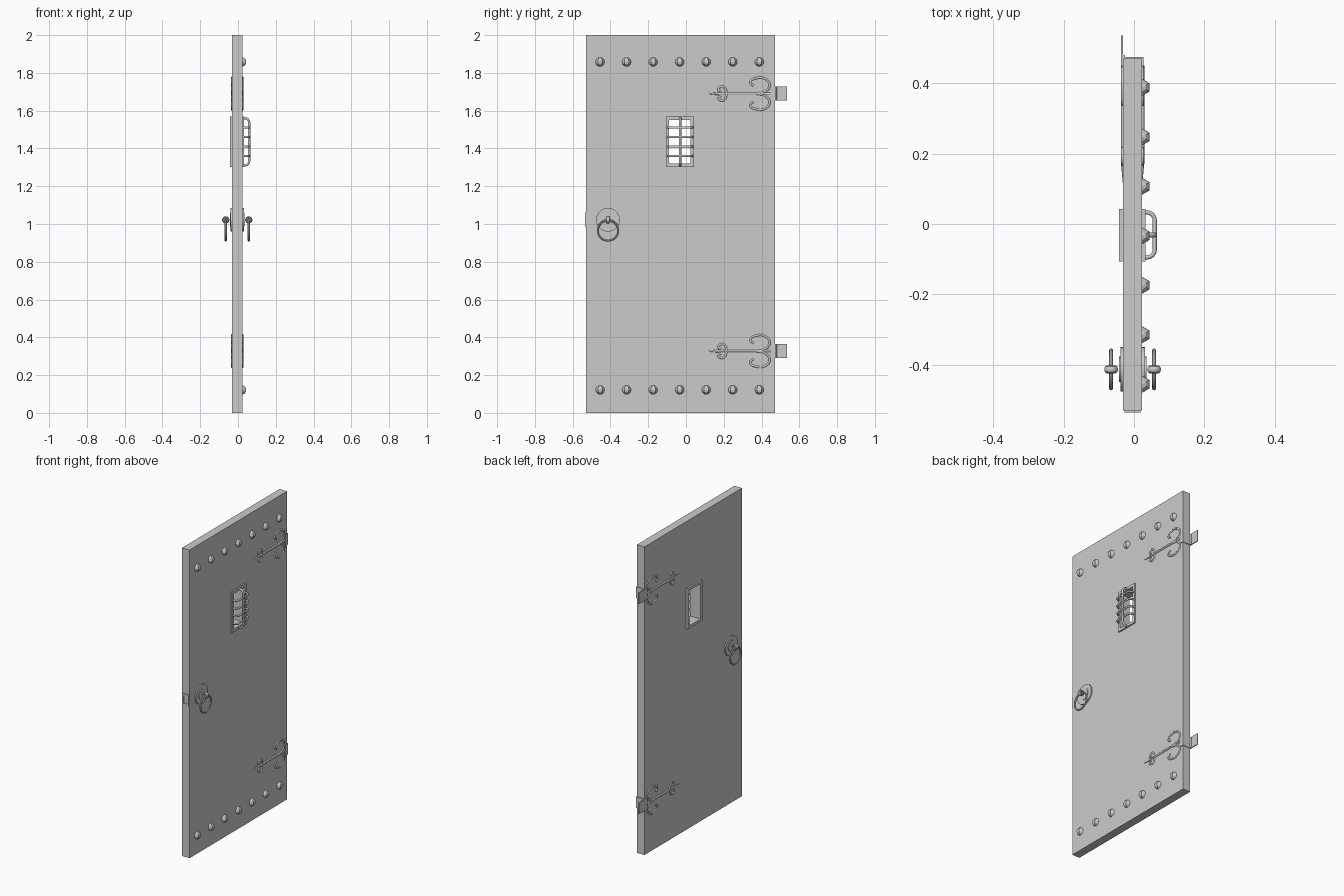
import bpy, math

if "Cube" in bpy.data.objects:
    bpy.data.objects.remove(bpy.data.objects["Cube"])

XB, XF = -0.031, 0.023      # door back and front faces
Y0, Y1 = -0.53, 0.47        # latch edge and hinge edge


def box(name, x0, x1, y0, y1, z0, z1):
    bpy.ops.mesh.primitive_cube_add(size=1, location=((x0+x1)/2, (y0+y1)/2, (z0+z1)/2))
    o = bpy.context.object
    o.name = name
    o.scale = (x1-x0, y1-y0, z1-z0)
    bpy.ops.object.transform_apply(location=False, rotation=False, scale=True)
    return o


def cut(target, cutter):
    m = target.modifiers.new("opening", 'BOOLEAN')
    m.operation = 'DIFFERENCE'
    m.solver = 'EXACT'
    m.object = cutter
    bpy.context.view_layer.objects.active = target
    bpy.ops.object.modifier_apply(modifier=m.name)
    bpy.data.objects.remove(cutter)


def rod(name, paths, r, res=1, smooth=True, cyclic=False):
    cu = bpy.data.curves.new(name, 'CURVE')
    cu.dimensions = '3D'
    cu.bevel_depth = r
    cu.bevel_resolution = res
    cu.use_fill_caps = True
    cu.resolution_u = 4
    for pts in paths:
        if smooth:
            s = cu.splines.new('BEZIER')
            s.bezier_points.add(len(pts)-1)
            for b, p in zip(s.bezier_points, pts):
                b.co = p
                b.handle_left_type = b.handle_right_type = 'AUTO'
        else:
            s = cu.splines.new('POLY')
            s.points.add(len(pts)-1)
            for b, p in zip(s.points, pts):
                b.co = (*p, 1)
        s.use_cyclic_u = cyclic
    o = bpy.data.objects.new(name, cu)
    bpy.context.collection.objects.link(o)
    return o


# Door slab with window opening
door = box("door_slab", XB, XF, Y0, Y1, 0, 2)
cut(door, box("cutter", -0.2, 0.2, -0.1, 0.035, 1.31, 1.56))

# Window frame running through the slab
frame = box("window_frame", -0.042, 0.032, -0.107, 0.042, 1.303, 1.568)
cut(frame, box("cutter", -0.2, 0.2, -0.089, 0.024, 1.321, 1.55))


# Bowed grille bars: profile runs out, along and back with rounded corners
def bow(a, b):
    c, n = 0.022, 4
    pts = [(0.02, a)]
    for i in range(n+1):
        t = math.pi/2*i/n
        pts.append((0.059-c+c*math.sin(t), a+c-c*math.cos(t)))
    for i in range(n+1):
        t = math.pi/2*i/n
        pts.append((0.059-c+c*math.cos(t), b-c+c*math.sin(t)))
    return pts + [(0.02, b)]


rod("grille_horizontal_bars",
    [[(x, y, z) for x, y in bow(-0.095, 0.033)] for z in (1.36, 1.41, 1.46, 1.51)],
    0.006, 1, False)
rod("grille_vertical_bar", [[(x, -0.031, z) for x, z in bow(1.311, 1.56)]], 0.007, 1, False)

# Rows of low-poly studs
for z in (0.122, 1.858):
    for i in range(7):
        bpy.ops.mesh.primitive_uv_sphere_add(segments=6, ring_count=6, radius=0.024,
                                             location=(XF, -0.455+0.1405*i, z))
        bpy.context.object.name = "stud"

# Ring handles on both faces
HY, HZ = -0.413, 1.022
for face, s in ((XF, 1), (XB, -1)):
    for name, r, d in (("handle_plate", 0.063, 0.008), ("handle_boss", 0.036, 0.012)):
        bpy.ops.mesh.primitive_cylinder_add(vertices=32, radius=r, depth=2*d,
                                            location=(face, HY, HZ), rotation=(0, math.pi/2, 0))
        bpy.context.object.name = name
        bpy.ops.object.shade_smooth_by_angle()
    bpy.ops.mesh.primitive_torus_add(major_radius=0.0125, minor_radius=0.007, major_segments=16,
                                     minor_segments=8, location=(face+s*0.034, HY, HZ),
                                     rotation=(math.pi/2, 0, 0))
    bpy.context.object.name = "handle_eyelet"
    bpy.context.object.scale = (1, 1, 1.6)
    bpy.ops.object.shade_smooth_by_angle()
    bpy.ops.mesh.primitive_torus_add(major_radius=0.054, minor_radius=0.0055, major_segments=32,
                                     minor_segments=8, location=(face+s*0.034, HY, 0.966),
                                     rotation=(0, math.pi/2, 0))
    bpy.context.object.name = "handle_ring"
    bpy.ops.object.shade_smooth_by_angle()

# Latch plate on the free edge, with recess
latch = box("latch_plate", -0.027, 0.019, Y0-0.006, Y0+0.02, 0.985, 1.06)
cut(latch, box("cutter", -0.017, 0.009, Y0-0.02, Y0+0.002, 0.998, 1.047))

# Hinges: leaf, knuckle, edge wrap and scrolled straps on both faces
arm = [(0.37, 0), (0.42, 0.012), (0.443, 0.045), (0.42, 0.078),
       (0.375, 0.083), (0.34, 0.06), (0.357, 0.042)]
petal = [(0.215, 0), (0.207, 0.028), (0.187, 0.037), (0.172, 0.022), (0.185, 0.012)]
for hz in (0.327, 1.69):
    box("hinge_leaf", -0.037, -0.031, 0.474, 0.535, hz-0.036, hz+0.037)
    box("hinge_edge_wrap", -0.037, 0.027, 0.447, 0.474, hz-0.036, hz+0.037)
    bpy.ops.mesh.primitive_cylinder_add(vertices=12, radius=0.006, depth=0.07,
                                        location=(-0.031, 0.475, hz))
    bpy.context.object.name = "hinge_knuckle"
    for x in (XF, XB):
        rod("hinge_scrolls", [[(x, y, hz+m*z) for y, z in p]
                              for p in (arm, petal) for m in (1, -1)], 0.006)
        rod("hinge_strap", [[(x, 0.45, hz), (x, 0.17, hz)]], 0.0065, 1, False)
        bpy.ops.mesh.primitive_cone_add(vertices=8, radius1=0.009, radius2=0.001, depth=0.06,
                                        location=(x, 0.145, hz), rotation=(math.pi/2, 0, 0))
        bpy.context.object.name = "hinge_tip"
        bpy.context.object.scale = (0.7, 1, 1)
